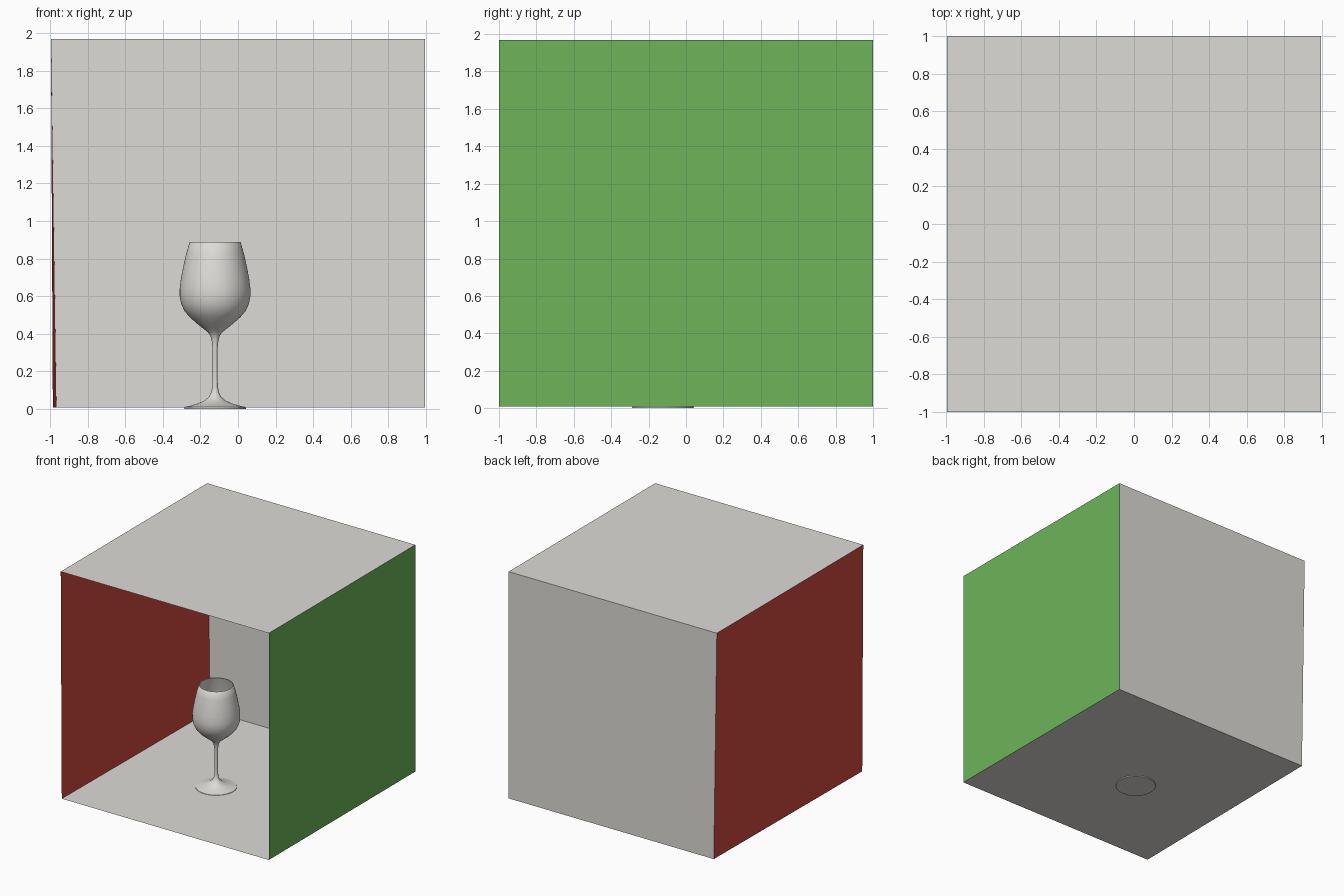
import bpy, bmesh, math

if "Cube" in bpy.data.objects:
    bpy.data.objects.remove(bpy.data.objects["Cube"])


def material(name, rgb):
    m = bpy.data.materials.new(name)
    m.diffuse_color = (*rgb, 1)
    m.use_nodes = True
    m.node_tree.nodes["Principled BSDF"].inputs["Base Color"].default_value = m.diffuse_color
    return m


white = material("warm white", (0.725, 0.71, 0.68))
red = material("red", (0.63, 0.065, 0.05))
green = material("green", (0.15, 0.46, 0.1))


def make_object(name, bm, mat):
    mesh = bpy.data.meshes.new(name)
    bm.to_mesh(mesh)
    bm.free()
    mesh.materials.append(mat)
    ob = bpy.data.objects.new(name, mesh)
    bpy.context.collection.objects.link(ob)
    return ob


# Room corners: left wall leans outwards and is slightly twisted
Z0, Z1, R, L = 0.008, 1.968, 0.995, -0.995
corner = {
    "flb": (-0.985, -1, Z0), "frb": (R, -1, Z0),
    "blb": (-0.966, 1, Z0), "brb": (R, 1, Z0),
    "flt": (L, -1, Z1), "frt": (R, -1, Z1),
    "blt": (L, 1, Z1), "brt": (R, 1, Z1),
}


def panel(name, keys, mat):
    bm = bmesh.new()
    bm.faces.new([bm.verts.new(corner[k]) for k in keys])
    make_object(name, bm, mat)


# Open-fronted room
panel("floor", ("flb", "frb", "brb", "blb"), white)
panel("ceiling", ("flt", "blt", "brt", "frt"), white)
panel("back_wall", ("blb", "brb", "brt", "blt"), white)
panel("left_wall", ("flb", "blb", "blt", "flt"), red)
panel("right_wall", ("frb", "frt", "brt", "brb"), green)

# Wine glass profile (radius, height): foot, stem, bowl outside, bowl inside
profile = [
    (0, 0), (0.163, 0), (0.165, 0.005), (0.162, 0.011), (0.13, 0.018),
    (0.09, 0.03), (0.055, 0.046), (0.033, 0.065), (0.02, 0.09), (0.015, 0.12),
    (0.013, 0.17), (0.0125, 0.25), (0.014, 0.33), (0.018, 0.365),
    (0.025, 0.39), (0.038, 0.408), (0.065, 0.43), (0.1, 0.458),
    (0.135, 0.489), (0.163, 0.522), (0.18, 0.56), (0.188, 0.6),
    (0.188, 0.64), (0.182, 0.69), (0.17, 0.755), (0.154, 0.825),
    (0.136, 0.888), (0.133, 0.89), (0.13, 0.888),
    (0.148, 0.825), (0.164, 0.755), (0.176, 0.69), (0.182, 0.64),
    (0.182, 0.6), (0.174, 0.562), (0.157, 0.526), (0.13, 0.495),
    (0.096, 0.465), (0.06, 0.438), (0.03, 0.42), (0, 0.414),
]
bm = bmesh.new()
verts = [bm.verts.new((r, 0, z)) for r, z in profile]
edges = [bm.edges.new(p) for p in zip(verts, verts[1:])]
bmesh.ops.spin(bm, geom=verts + edges, cent=(0, 0, 0), axis=(0, 0, 1),
               angle=math.tau, steps=64, use_duplicate=False)
bmesh.ops.remove_doubles(bm, verts=bm.verts, dist=1e-5)
bmesh.ops.recalc_face_normals(bm, faces=bm.faces)
glass = make_object("wine_glass", bm, white)
glass.location = (-0.122, -0.123, 0)

bpy.context.view_layer.objects.active = glass
glass.select_set(True)
bpy.ops.object.shade_smooth_by_angle(angle=math.radians(50))
